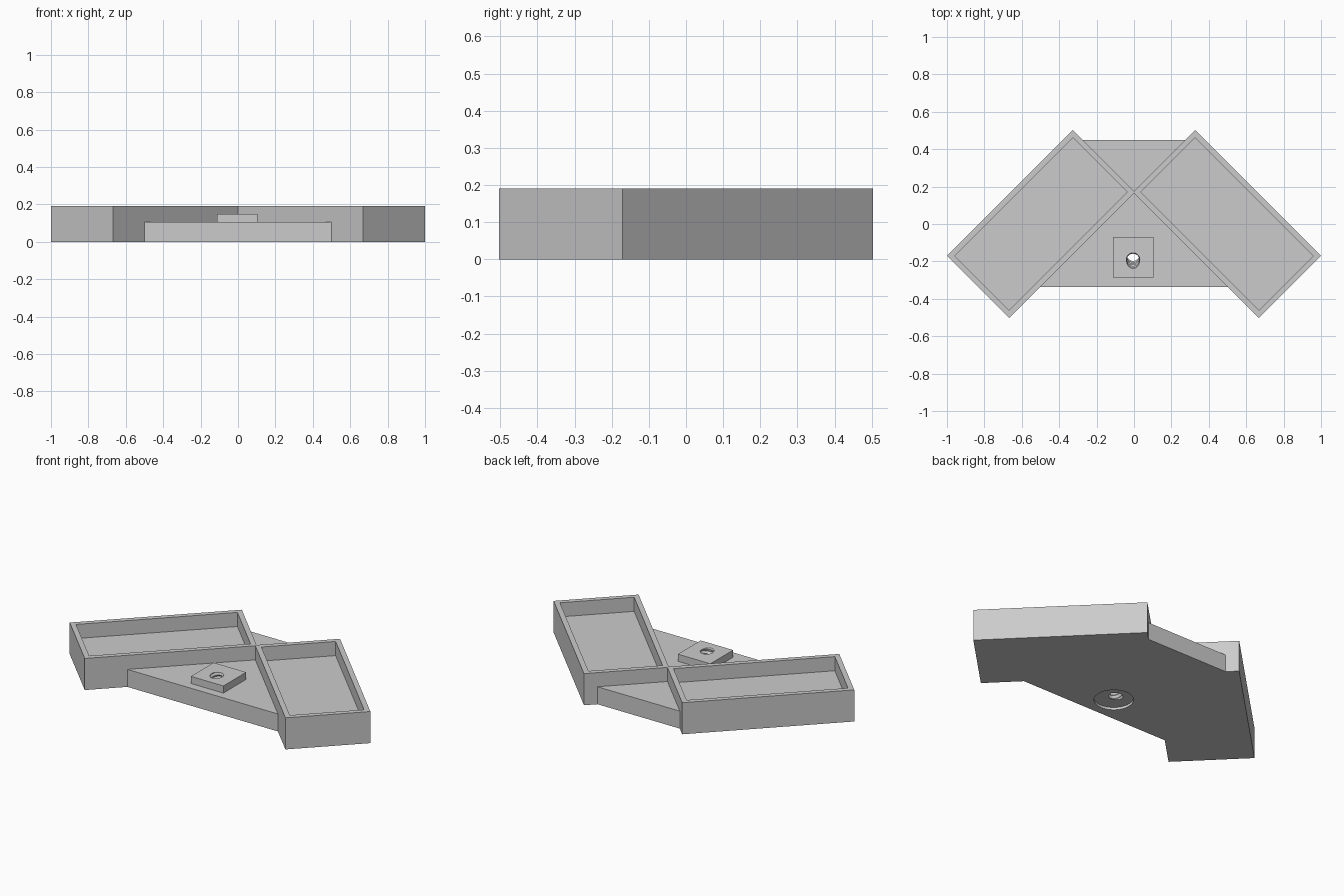
import bpy
import bmesh
from math import radians, pi, cos, sin
from mathutils import Matrix, Vector

if "Cube" in bpy.data.objects:
    bpy.data.objects.remove(bpy.data.objects["Cube"])

TOP, FLOOR, BOSS_TOP = 0.19, 0.105, 0.148
BOSS = Vector((-0.005, -0.178, 0))

grey = bpy.data.materials.new("plain_grey")
grey.use_nodes = True
colour = (0.6, 0.6, 0.6, 1)
grey.diffuse_color = colour
grey.node_tree.nodes["Principled BSDF"].inputs["Base Color"].default_value = colour


def finish(name, bm):
    bmesh.ops.recalc_face_normals(bm, faces=bm.faces)
    mesh = bpy.data.meshes.new(name)
    bm.to_mesh(mesh)
    bm.free()
    mesh.materials.append(grey)
    obj = bpy.data.objects.new(name, mesh)
    bpy.context.collection.objects.link(obj)
    return obj


def prism(name, outline, z0, z1):
    bm = bmesh.new()
    face = bm.faces.new([bm.verts.new((x, y, z0)) for x, y in outline])
    out = bmesh.ops.extrude_face_region(bm, geom=[face], use_keep_orig=True)
    verts = [g for g in out["geom"] if isinstance(g, bmesh.types.BMVert)]
    bmesh.ops.translate(bm, verts=verts, vec=(0, 0, z1 - z0))
    return finish(name, bm)


def tray(name, side):
    bm = bmesh.new()
    bmesh.ops.create_cube(bm, size=1)
    bmesh.ops.scale(bm, verts=bm.verts, vec=(0.952, 0.47, TOP))
    bm.normal_update()
    lid = max(bm.faces, key=lambda f: f.calc_center_median().z)
    # Rim, then a straight-sided pocket
    bmesh.ops.inset_region(bm, faces=[lid], thickness=0.042)
    bmesh.ops.inset_region(bm, faces=[lid], thickness=0, depth=FLOOR - TOP)
    place = Matrix.Translation((side * 0.497, 0, TOP / 2)) @ Matrix.Rotation(-side * pi / 4, 4, "Z")
    bmesh.ops.transform(bm, matrix=place, verts=bm.verts)
    return finish(name, bm)


def lathe(name, profile, sides, matrix):
    bm = bmesh.new()
    rings = [[bm.verts.new((r * cos(2 * pi * i / sides), r * sin(2 * pi * i / sides), z))
              for i in range(sides)] for r, z in profile]
    for low, high in zip(rings, rings[1:]):
        for i in range(sides):
            j = (i + 1) % sides
            bm.faces.new((low[i], low[j], high[j], high[i]))
    bm.faces.new(rings[0])
    bm.faces.new(rings[-1])
    bmesh.ops.transform(bm, matrix=matrix, verts=bm.verts)
    obj = finish(name, bm)
    obj.hide_render = True
    obj.hide_set(True)
    obj.display_type = "WIRE"
    return obj


def cut(obj, cutter):
    mod = obj.modifiers.new(cutter.name, "BOOLEAN")
    mod.operation = "DIFFERENCE"
    mod.solver = "EXACT"
    mod.object = cutter


# Two angled trays
tray("left_tray", 1)
tray("right_tray", -1)

# Webs filling the front and back angles between the trays
front_web = prism("front_web", [(-0.503, -0.336), (0.503, -0.336), (0, 0.167)], 0, FLOOR)
prism("back_web", [(0, 0.176), (0.274, 0.45), (-0.274, 0.45)], 0, FLOOR)

# Square boss on the front web
h = 0.108
boss = prism("boss", [(BOSS.x + sx * h, BOSS.y + sy * h)
                      for sx, sy in ((-1, -1), (1, -1), (1, 1), (-1, 1))], FLOOR, BOSS_TOP)

# Tilted threaded hole through boss and web
pitch = 0.026
thread = [(0.034 if k % 2 else 0.042, (k - 9) * pitch / 2) for k in range(19)]
tilt = Matrix.Translation(BOSS + Vector((0, 0, 0.075))) @ Matrix.Rotation(radians(15), 4, "X")
hole = lathe("hole_cutter", thread, 24, tilt)
cut(boss, hole)
cut(front_web, hole)

# Shallow round recess underneath
recess = lathe("recess_cutter", [(h, -0.05), (h, 0.015)], 48, Matrix.Translation(BOSS))
cut(front_web, recess)
